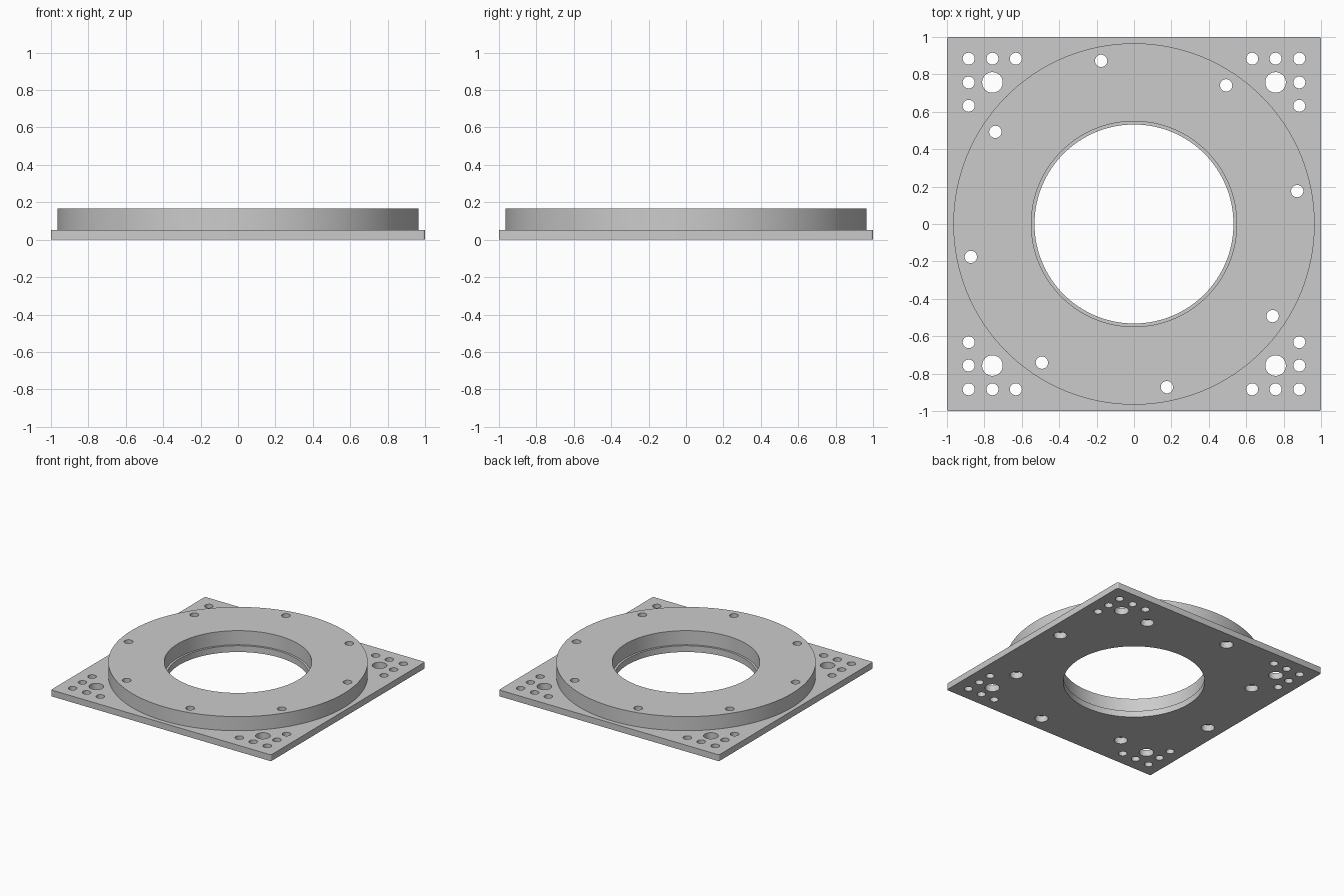
import bpy
import bmesh
from math import cos, sin, pi, radians

cube = bpy.data.objects.get("Cube")
if cube:
    bpy.data.objects.remove(cube, do_unlink=True)

GREY = 0.6
metal = bpy.data.materials.new("machined grey")
metal.use_nodes = True
metal.diffuse_color = (GREY, GREY, GREY, 1)
metal.node_tree.nodes["Principled BSDF"].inputs["Base Color"].default_value = (GREY, GREY, GREY, 1)


def circle(x, y, r, n=32):
    return [(x + r * cos(2 * pi * i / n), y + r * sin(2 * pi * i / n)) for i in range(n)]


def rounded_square(half, r, steps=4):
    pts = []
    for k, (sx, sy) in enumerate([(1, 1), (-1, 1), (-1, -1), (1, -1)]):
        for i in range(steps + 1):
            a = pi / 2 * (k + i / steps)
            pts.append((sx * (half - r) + r * cos(a), sy * (half - r) + r * sin(a)))
    return pts


def slab(name, outlines, z0, z1):
    """Extrude a flat outline with holes between two heights."""
    curve = bpy.data.curves.new(name + "_profile", "CURVE")
    curve.dimensions = "2D"
    curve.fill_mode = "BOTH"
    curve.extrude = (z1 - z0) / 2
    for pts in outlines:
        spline = curve.splines.new("POLY")
        spline.points.add(len(pts) - 1)
        for p, (x, y) in zip(spline.points, pts):
            p.co = (x, y, 0, 1)
        spline.use_cyclic_u = True
    temp = bpy.data.objects.new(name + "_profile", curve)
    bpy.context.collection.objects.link(temp)
    deps = bpy.context.evaluated_depsgraph_get()
    mesh = bpy.data.meshes.new_from_object(temp.evaluated_get(deps))
    bpy.data.objects.remove(temp, do_unlink=True)

    # Weld caps to walls and place at the right height
    bm = bmesh.new()
    bm.from_mesh(mesh)
    bmesh.ops.remove_doubles(bm, verts=bm.verts, dist=0.0001)
    bmesh.ops.translate(bm, verts=bm.verts, vec=(0, 0, (z0 + z1) / 2))
    bmesh.ops.recalc_face_normals(bm, faces=bm.faces)
    bm.to_mesh(mesh)
    bm.free()

    mesh.name = name
    mesh.materials.clear()
    mesh.materials.append(metal)
    obj = bpy.data.objects.new(name, mesh)
    bpy.context.collection.objects.link(obj)
    bpy.ops.object.select_all(action="DESELECT")
    obj.select_set(True)
    bpy.context.view_layer.objects.active = obj
    bpy.ops.object.shade_smooth_by_angle(angle=radians(30))
    return obj


def bolt_circle(r):
    angles = [radians(11.4 + 45 * k) for k in range(8)]
    return [circle(0.89 * cos(a), 0.89 * sin(a), r) for a in angles]


PLATE_TOP, RING_TOP = 0.052, 0.168
NEAR, MID, FAR = 0.632, 0.757, 0.884

# Corner holes: one large dowel hole and an L of five small ones
corner_holes = []
for sx in (-1, 1):
    for sy in (-1, 1):
        corner_holes.append(circle(sx * MID, sy * MID, 0.055))
        for x, y in [(FAR, FAR), (MID, FAR), (NEAR, FAR), (FAR, MID), (FAR, NEAR)]:
            corner_holes.append(circle(sx * x, sy * y, 0.032))

# Square plate with a narrow lip at the bore and wide bolt-head recesses
slab("base_plate",
     [rounded_square(1, 0.012), circle(0, 0, 0.532, 128)] + corner_holes + bolt_circle(0.05),
     0, PLATE_TOP)

# Raised round flange with narrower bolt holes
slab("round_flange",
     [circle(0, 0, 0.966, 160), circle(0, 0, 0.549, 128)] + bolt_circle(0.033),
     PLATE_TOP, RING_TOP)
